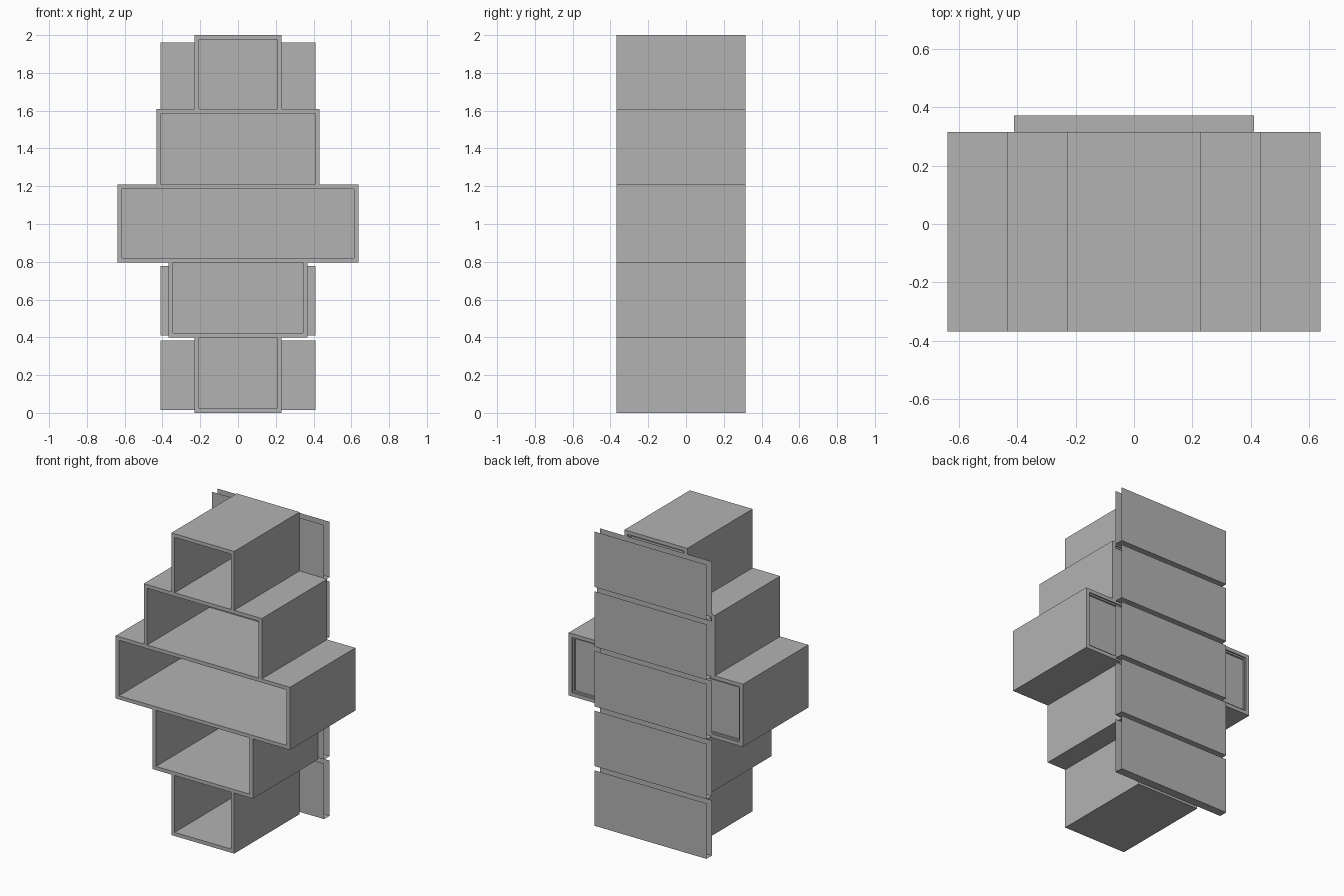
import bpy
import bmesh
from mathutils import Vector

if "Cube" in bpy.data.objects:
    bpy.data.objects.remove(bpy.data.objects["Cube"], do_unlink=True)

# One plain grey for everything
grey = bpy.data.materials.new("plain grey")
grey.use_nodes = True
colour = (0.45, 0.45, 0.45, 1)
grey.diffuse_color = colour
grey.node_tree.nodes["Principled BSDF"].inputs["Base Color"].default_value = colour

FRONT, BACK, OUTER = -0.368, 0.315, 0.372
WALL = 0.024


def add_box(bm, x, y, z):
    """Add a box spanning the given (low, high) ranges."""
    made = bmesh.ops.create_cube(bm, size=1)["verts"]
    low = Vector((x[0], y[0], z[0]))
    high = Vector((x[1], y[1], z[1]))
    for v in made:
        v.co = Vector([a + (b - a) * (c + 0.5) for a, b, c in zip(low, high, v.co)])
    return made


def finish(bm, name):
    mesh = bpy.data.meshes.new(name)
    bm.to_mesh(mesh)
    bm.free()
    mesh.materials.append(grey)
    obj = bpy.data.objects.new(name, mesh)
    bpy.context.collection.objects.link(obj)
    return obj


def cabinet(name, half, low, high, floor, ceiling):
    """Open-fronted shell; neighbours supply the missing floor or ceiling."""
    bm = bmesh.new()
    inner = half - WALL
    z0 = low + WALL * floor
    z1 = high - WALL * ceiling
    depth = (FRONT, BACK)
    for wall in ((-half, -inner), (inner, half)):
        add_box(bm, wall, depth, (low, high))
    if floor:
        add_box(bm, (-inner, inner), depth, (low, z0))
    if ceiling:
        add_box(bm, (-inner, inner), depth, (z1, high))
    finish(bm, name + "_shell")

    # Recessed back board
    bm = bmesh.new()
    add_box(bm, (-inner, inner), (BACK - 0.03, BACK - 0.02), (z0, z1))
    finish(bm, name + "_back_board")

    # Narrow frame holding the back board
    bm = bmesh.new()
    strip = 0.01
    lip = (BACK - 0.02, BACK - 0.009)
    for x in ((-inner, strip - inner), (inner - strip, inner)):
        add_box(bm, x, lip, (z0, z1))
    for z in ((z0, z0 + strip), (z1 - strip, z1)):
        add_box(bm, (strip - inner, inner - strip), lip, z)
    finish(bm, name + "_back_frame")


def rear_channel(name, low, high, half=0.41):
    """Folded sheet: front leaf, bottom and back leaf, open at top and ends."""
    bm = bmesh.new()
    profile = ((BACK + 0.001, high), (BACK + 0.001, low), (OUTER, low), (OUTER, high))
    rows = [[bm.verts.new((x, y, z)) for y, z in profile] for x in (-half, half)]
    for i in range(len(profile) - 1):
        bm.faces.new((rows[0][i], rows[0][i + 1], rows[1][i + 1], rows[1][i]))
    bmesh.ops.recalc_face_normals(bm, faces=bm.faces)
    finish(bm, name)


# Stack of cabinets, bottom to top
cabinet("bottom_cabinet", 0.23, 0, 0.4, True, False)
cabinet("lower_cabinet", 0.367, 0.4, 0.795, True, False)
cabinet("middle_cabinet", 0.638, 0.795, 1.21, True, True)
cabinet("upper_cabinet", 0.432, 1.21, 1.61, False, True)
cabinet("top_cabinet", 0.23, 1.61, 2.0, False, True)

# Row of equal panels up the back
for i, level in enumerate(("bottom", "lower", "middle", "upper", "top")):
    base = 0.015 + i * 0.395
    rear_channel(level + "_rear_panel", base, base + 0.367)
